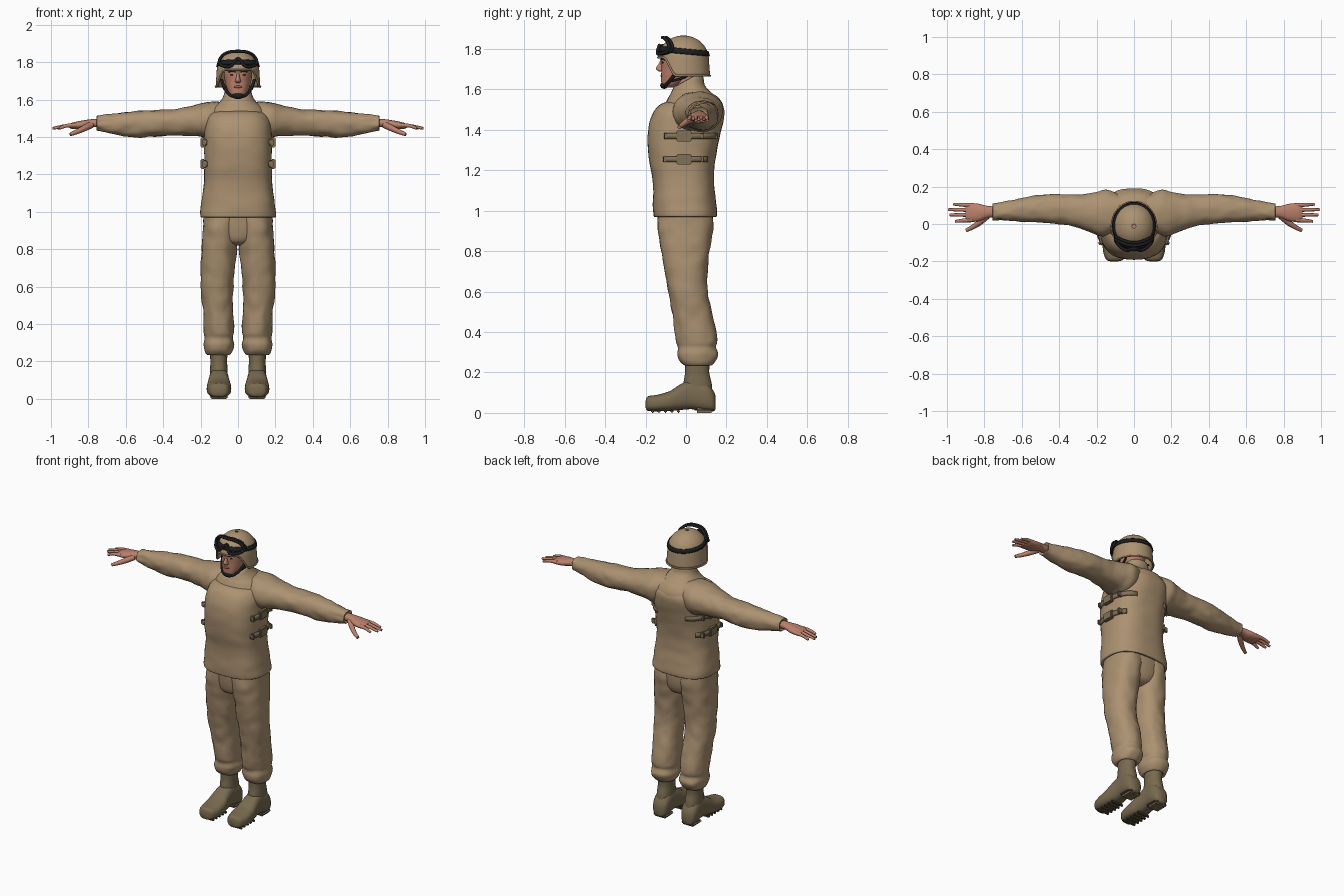
import bpy, bmesh
from math import sin, cos, pi, copysign
from mathutils import Vector, noise

if "Cube" in bpy.data.objects:
    bpy.data.objects.remove(bpy.data.objects["Cube"])


def material(name, r, g, b):
    m = bpy.data.materials.new(name)
    m.diffuse_color = (r, g, b, 1)
    m.use_nodes = True
    node = m.node_tree.nodes["Principled BSDF"]
    node.inputs["Base Color"].default_value = (r, g, b, 1)
    node.inputs["Roughness"].default_value = 0.8
    return m


TAN = material("tan cloth", 0.41, 0.285, 0.165)
WEB = material("dark tan webbing", 0.22, 0.165, 0.095)
BOOT = material("olive boot leather", 0.19, 0.145, 0.08)
SOLE = material("dark sole", 0.09, 0.07, 0.04)
SKIN = material("skin", 0.5, 0.22, 0.15)
LIPS = material("lips", 0.34, 0.11, 0.09)
BLACK = material("black rubber", 0.012, 0.012, 0.013)
BROWN = material("dark brown", 0.05, 0.03, 0.02)


def finish(ob, mat, mirror=False):
    """Give an object its colour, smooth shading and optional mirrored twin."""
    ob.data.materials.clear()
    ob.data.materials.append(mat)
    bpy.ops.object.select_all(action='DESELECT')
    ob.select_set(True)
    bpy.context.view_layer.objects.active = ob
    bpy.ops.object.shade_smooth_by_angle(angle=0.8)
    if mirror:
        ob.modifiers.new("Mirror", 'MIRROR').use_mirror_merge = False
    return ob


def sheet(name, rows, mat, closed=True, caps=False, mirror=False, thick=0):
    """Skin rows of points into a surface."""
    bm = bmesh.new()
    grid = [[bm.verts.new(p) for p in row] for row in rows]
    n = len(grid[0])
    for a, b in zip(grid, grid[1:]):
        for i in range(n if closed else n - 1):
            j = (i + 1) % n
            bm.faces.new((a[i], a[j], b[j], b[i]))
    if caps:
        bm.faces.new(grid[0])
        bm.faces.new(grid[-1])
    bmesh.ops.recalc_face_normals(bm, faces=bm.faces)
    me = bpy.data.meshes.new(name)
    bm.to_mesh(me)
    bm.free()
    ob = bpy.data.objects.new(name, me)
    bpy.context.collection.objects.link(ob)
    if thick:
        ob.modifiers.new("Solidify", 'SOLIDIFY').thickness = thick
    return finish(ob, mat, mirror)


def loft(name, axis, rings, mat, mirror=False, p=2.2, fold=0, sides=32, steps=6, shape=None):
    """Rings hold a station on the axis, then low/high extents on the other two axes."""
    rows = []
    for k in range(len(rings) - 1):
        q = [Vector(rings[min(max(k + d, 0), len(rings) - 1)]) for d in (-1, 0, 1, 2)]
        for s in range(steps + (k == len(rings) - 2)):
            t = s / steps
            c = q[1] + 0.5 * t * (q[2] - q[0] + t * (2 * q[0] - 5 * q[1] + 4 * q[2] - q[3]
                                  + t * (3 * (q[1] - q[2]) + q[3] - q[0])))
            row = []
            for i in range(sides):
                w = 2 * pi * i / sides
                u = copysign(abs(cos(w)) ** (2 / p), cos(w))
                v = copysign(abs(sin(w)) ** (2 / p), sin(w))
                f = fold * noise.noise(Vector((2 * u, 2 * v, c[0] * 16)))
                a = (c[1] + c[2]) / 2 + u * ((c[2] - c[1]) / 2 + f)
                b = (c[3] + c[4]) / 2 + v * ((c[4] - c[3]) / 2 + f)
                pt = {'x': (c[0], a, b), 'y': (a, c[0], b), 'z': (a, b, c[0])}[axis]
                row.append(shape(*pt) if shape else pt)
            rows.append(row)
    return sheet(name, rows, mat, caps=True, mirror=mirror)


def sym(*rings):
    """Expand (z, half width, y low, y high) into full rings."""
    return [(z, -w, w, lo, hi) for z, w, lo, hi in rings]


def tube(name, pts, radius, mat, mirror=False, cyclic=False, taper=1.0):
    cu = bpy.data.curves.new(name, 'CURVE')
    cu.dimensions = '3D'
    cu.bevel_depth, cu.bevel_resolution, cu.resolution_u = radius, 3, 6
    cu.use_fill_caps = True
    sp = cu.splines.new('BEZIER')
    sp.bezier_points.add(len(pts) - 1)
    sp.use_cyclic_u = cyclic
    for i, (bp, co) in enumerate(zip(sp.bezier_points, pts)):
        bp.co = co
        bp.radius = 1 + (taper - 1) * i / (len(pts) - 1)
        bp.handle_left_type = bp.handle_right_type = 'AUTO'
    ob = bpy.data.objects.new(name, cu)
    bpy.context.collection.objects.link(ob)
    bpy.ops.object.select_all(action='DESELECT')
    ob.select_set(True)
    bpy.context.view_layer.objects.active = ob
    bpy.ops.object.convert(target='MESH')
    return finish(bpy.context.object, mat, mirror)


def ball(name, loc, scale, mat, mirror=False):
    x, y, z = loc
    a, b, c = scale
    rows = [[(x + a * sin(t) * cos(w), y + b * sin(t) * sin(w), z - c * cos(t))
             for w in (2 * pi * i / 16 for i in range(16))]
            for t in (0.05 + (pi - 0.1) * j / 10 for j in range(11))]
    return sheet(name, rows, mat, caps=True, mirror=mirror)


def box(name, loc, size, mat, bevel=0.005, mirror=True):
    bm = bmesh.new()
    bmesh.ops.create_cube(bm, size=1)
    for v in bm.verts:
        v.co = Vector(loc) + Vector(a * b for a, b in zip(v.co, size))
    bmesh.ops.bevel(bm, geom=bm.edges[:], offset=bevel, segments=2, affect='EDGES')
    me = bpy.data.meshes.new(name)
    bm.to_mesh(me)
    bm.free()
    ob = bpy.data.objects.new(name, me)
    bpy.context.collection.objects.link(ob)
    return finish(ob, mat, mirror)


# Padded vest, with the hem tucked under
loft("vest", 'z', sym((0.985, .17, -.13, .12), (0.97, .195, -.155, .148), (0.985, .203, -.162, .155),
                      (1.05, .196, -.163, .148), (1.15, .183, -.165, .138), (1.25, .18, -.183, .145),
                      (1.35, .181, -.19, .163), (1.43, .18, -.183, .183), (1.49, .172, -.16, .19),
                      (1.525, .15, -.128, .175), (1.54, .11, -.09, .14)), TAN, p=2.6, fold=.003, sides=48)


# Jacket shoulders and stand-up collar, lower at the throat
def throat(x, y, z):
    return x, y, z - max(0, z - 1.59) * .65 * min(1, max(0, (.04 - y) / .09))


loft("jacket_collar", 'z', sym((1.4, .15, -.1, .17), (1.5, .165, -.11, .187), (1.555, .14, -.09, .165),
                               (1.585, .1, -.073, .125), (1.62, .08, -.066, .094), (1.66, .07, -.058, .086),
                               (1.665, .062, -.05, .078), (1.645, .055, -.045, .07)), TAN, shape=throat)

# Sleeves
loft("sleeve", 'x', [(.07, -.03, .16, 1.43, 1.585), (.14, -.06, .18, 1.39, 1.59), (.2, -.06, .172, 1.4, 1.578),
                     (.27, -.03, .16, 1.405, 1.56), (.36, -.005, .157, 1.408, 1.547), (.46, .005, .16, 1.402, 1.543),
                     (.55, .01, .148, 1.398, 1.537), (.65, .016, .128, 1.412, 1.526), (.73, .02, .112, 1.43, 1.515),
                     (.755, .02, .11, 1.435, 1.512), (.75, .032, .1, 1.448, 1.5)], TAN, True, fold=.006)

# Hands: palm, four fingers and thumb
loft("palm", 'x', [(.72, .035, .095, 1.45, 1.497), (.78, .034, .096, 1.452, 1.495), (.83, .015, .108, 1.443, 1.488),
                   (.88, .012, .112, 1.442, 1.478), (.9, .02, .105, 1.447, 1.47)], SKIN, True, sides=20)
for finger, y, tip, spread in (("index", .022, .955, -.008), ("middle", .049, .985, 0),
                               ("ring", .075, .992, .002), ("little", .1, .965, .006)):
    tube(finger + "_finger", [(.865, y, 1.463), (.92, y + spread / 2, 1.459), (tip, y + spread, 1.446)],
         .0125, SKIN, True, taper=.6)
tube("thumb", [(.785, .045, 1.465), (.83, .005, 1.442), (.865, -.018, 1.426), (.897, -.034, 1.413)],
     .019, SKIN, True, taper=.5)

# Trousers gathered at the cuffs
loft("trouser_seat", 'z', sym((.82, .05, -.06, .06), (.84, .1, -.11, .105), (.9, .17, -.13, .128),
                              (1.0, .18, -.14, .135)), TAN)
loft("trouser_leg", 'z', [(.26, .065, .145, .01, .11), (.235, .045, .163, -.005, .122), (.255, .03, .178, -.03, .145),
                          (.29, .02, .185, -.042, .157), (.325, .028, .178, -.04, .15), (.36, .022, .183, -.05, .156),
                          (.46, .026, .186, -.062, .138), (.58, .027, .198, -.083, .11), (.7, .016, .199, -.106, .106),
                          (.82, .004, .194, -.126, .12), (.92, -.005, .187, -.14, .135),
                          (1.0, -.005, .18, -.14, .135)], TAN, True, fold=.007)

# Boots
loft("boot_shaft", 'z', [(.06, .055, .15, .0, .132), (.14, .055, .15, -.012, .128), (.2, .058, .148, -.005, .115),
                         (.27, .055, .152, -.005, .12)], BOOT, True)
loft("boot_foot", 'y', [(-.2, .085, .125, .025, .06), (-.188, .055, .15, .01, .082), (-.14, .038, .166, .008, .09),
                        (-.08, .037, .166, .01, .108), (-.03, .045, .16, .014, .14), (.03, .05, .154, .018, .165),
                        (.1, .048, .156, .008, .15), (.135, .06, .145, .008, .11), (.147, .085, .12, .02, .08)],
     BOOT, True, p=2.6)
box("boot_heel", (.102, .09, .014), (.095, .095, .028), BOOT, .012)
for i in range(5):
    box("sole_tread", (.102, -.165 + .032 * i, .008), (.09, .014, .016), SOLE, .004)

# Side straps that follow the vest, with buckles
for z, front, back in ((1.37, -.11, .155), (1.255, -.115, .11)):
    cy, hy = (-.012, .179) if z > 1.3 else (-.019, .165)
    path = [front + (back - front) * i / 16 for i in range(17)]
    rows = [[(.18 * (1 - abs((y - cy) / hy) ** 2.6) ** (1 / 2.6) + .012, y, z + dz) for y in path]
            for dz in (-.014, .014)]
    sheet("side_strap", rows, WEB, closed=False, mirror=True, thick=.012)
    box("strap_buckle", (.188, -.01, z), (.024, .075, .054), WEB)
    for y in (front + .01, .08):
        box("strap_keeper", (.178, y, z), (.03, .014, .036), WEB)

# Head and face
loft("neck", 'z', sym((1.55, .055, -.045, .06), (1.7, .055, -.05, .06)), SKIN)
loft("head", 'z', sym((1.61, .025, -.112, -.06), (1.625, .043, -.121, -.03), (1.66, .06, -.123, .03),
                      (1.7, .071, -.122, .065), (1.74, .076, -.124, .075), (1.79, .074, -.118, .075)), SKIN)
loft("nose", 'z', sym((1.688, .009, -.13, -.1), (1.695, .016, -.143, -.1), (1.706, .013, -.148, -.1),
                      (1.73, .008, -.134, -.1), (1.755, .008, -.122, -.1)), SKIN, sides=16)
ball("lips", (0, -.119, 1.668), (.022, .008, .007), LIPS)
ball("eye", (.03, -.115, 1.733), (.012, .005, .005), BROWN, True)
tube("eyebrow", [(.014, -.124, 1.747), (.032, -.118, 1.752), (.05, -.104, 1.747)], .004, BROWN, True)


# Helmet shell: a dome above, slightly flared below, raised over the face
def shell(w, z, off=0):
    r = max(0, 1 - ((z - 1.75) / .117) ** 2) ** .5 if z > 1.75 else 1 + (1.75 - z) * .6
    return (.114 * r + off) * cos(w), -.013 + (.126 * r + off) * sin(w), z


def rim(w):
    t = min(1, max(0, (-sin(w) - .25) / .55))
    return 1.668 + .09 * t * t * (3 - 2 * t)


ANGLES = [2 * pi * i / 48 for i in range(48)]
rows = []
for j in range(19):
    t = sin(pi / 2 * j / 18)
    rows.append([shell(w, 1.8665 - (1.8665 - rim(w)) * (1 - cos(pi / 2 * j / 18)) ** .95) for w in ANGLES])
sheet("helmet", rows, TAN, caps=False, thick=.008)
tube("helmet_rim", [shell(w, rim(w)) for w in ANGLES], .005, TAN, cyclic=True)

# Goggles pushed up on the helmet
sheet("goggle_band", [[shell(w, 1.79 - .012 * sin(w) + dz, .006) for w in ANGLES] for dz in (-.013, 0, .013)],
      BLACK, thick=.008)
half = [(.0, 1.857), (.05, 1.853), (.087, 1.83), (.1, 1.8), (.075, 1.779), (.04, 1.779), (.016, 1.805)]
outline = half + [(0, 1.818)] + [(-x, z) for x, z in half[:0:-1]]
for name, back, radius in (("goggle_frame", 0, .0085), ("goggle_seal", .016, .008)):
    tube(name, [(x, -.013 - .134 * (1 - (x / .125) ** 2) ** .5 + (z - 1.78) * .4 + back, z) for x, z in outline],
         radius, BLACK, cyclic=True)

# Chin strap and cup
tube("chin_strap", [(.088, -.03, 1.705), (.073, -.062, 1.665), (.05, -.092, 1.63), (.02, -.112, 1.615),
                    (0, -.115, 1.613)], .0085, BLACK, True)
tube("rear_chin_strap", [(.085, .035, 1.69), (.075, -.01, 1.66), (.06, -.07, 1.642)], .006, BLACK, True)
ball("chin_cup", (0, -.108, 1.62), (.034, .02, .017), BLACK)
